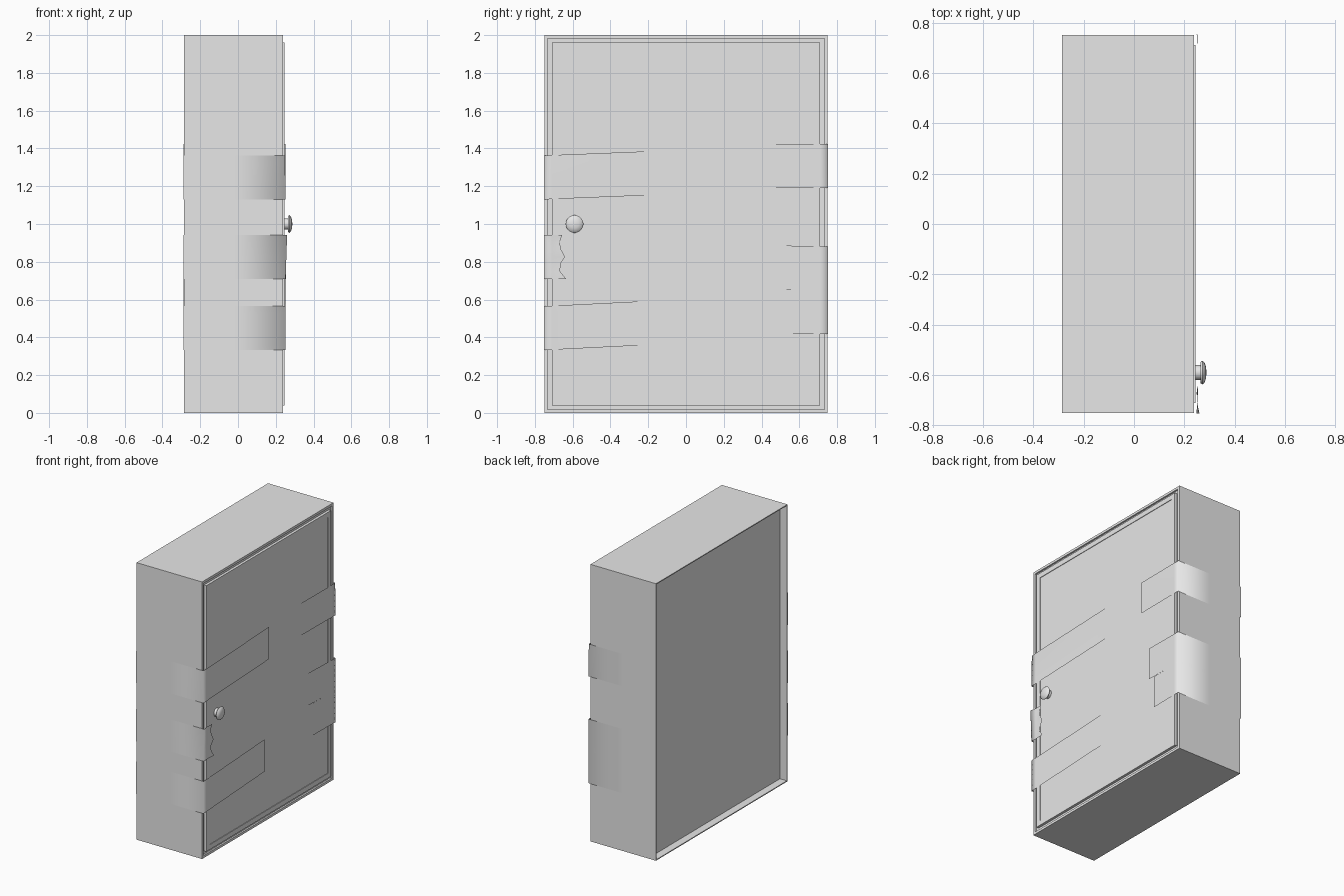
import bpy, bmesh, math, random
from mathutils import Vector

random.seed(4)
cube = bpy.data.objects.get("Cube")
if cube:
    bpy.data.objects.remove(cube, do_unlink=True)

grey = bpy.data.materials.new("plain grey")
grey.use_nodes = True
grey.diffuse_color = (0.8, 0.8, 0.8, 1)
grey.node_tree.nodes["Principled BSDF"].inputs["Base Color"].default_value = (0.8, 0.8, 0.8, 1)


def finish(bm, name, smooth=False):
    mesh = bpy.data.meshes.new(name)
    bm.to_mesh(mesh)
    bm.free()
    mesh.materials.append(grey)
    for face in mesh.polygons:
        face.use_smooth = smooth
    obj = bpy.data.objects.new(name, mesh)
    bpy.context.collection.objects.link(obj)
    return obj


def box(low, high):
    bm = bmesh.new()
    bmesh.ops.create_cube(bm, size=1)
    low, high = Vector(low), Vector(high)
    for v in bm.verts:
        v.co = (low + high) / 2 + v.co * (high - low)
    bm.normal_update()
    return bm


def recess(bm, side, border, depth):
    """Sink the face that looks along side, leaving a flat border."""
    face = max(bm.faces, key=lambda f: f.normal.x * side)
    bmesh.ops.inset_region(bm, faces=[face], thickness=border)
    inner = bmesh.ops.extrude_discrete_faces(bm, faces=[face])["faces"][0]
    bmesh.ops.translate(bm, verts=inner.verts, vec=(-side * depth, 0, 0))
    bm.normal_update()


# Cabinet shell: shallow open back and a seat for the door
bm = box((-0.285, -0.75, 0), (0.238, 0.75, 2))
recess(bm, -1, 0.01, 0.055)
recess(bm, 1, 0.025, 0.012)
finish(bm, "cabinet")

# Door with a slightly sunken panel
bm = box((0.2, -0.71, 0.04), (0.245, 0.71, 1.96))
recess(bm, 1, 0.05, 0.004)
finish(bm, "door")

# Round door knob turned about the x axis
bm = bmesh.new()
profile = [(0.235, 0), (0.235, 0.03), (0.265, 0.03), (0.265, 0.043),
           (0.272, 0.047), (0.28, 0.04), (0.286, 0.022), (0.288, 0)]
verts = [bm.verts.new((x, -0.59 + r, 1)) for x, r in profile]
edges = [bm.edges.new(pair) for pair in zip(verts, verts[1:])]
bmesh.ops.spin(bm, geom=verts + edges, cent=(0, -0.59, 1), axis=(1, 0, 0),
               angle=math.tau, steps=20)
bmesh.ops.remove_doubles(bm, verts=bm.verts, dist=0.0005)
bmesh.ops.recalc_face_normals(bm, faces=bm.faces)
knob = finish(bm, "door_knob", True)
knob.data.set_sharp_from_angle(angle=math.radians(40))


def tape(name, side, bottom, reach, tilt=0, torn=0, lift=0):
    """Ribbon along a side wall, bent round the corner onto the door."""
    end = 0.75 - reach
    path = [(-0.289, 0.7525), (-0.02, 0.753), (0.252, 0.753),
            (0.251, 0.71), (0.248, end)]
    columns = 6
    bm = bmesh.new()
    rows = []
    for i, (x, y) in enumerate(path):
        row = []
        for j in range(columns + 1):
            t = j / columns
            px, py = x, y
            if i == 2:
                px += lift * t
            if i == len(path) - 1:
                py += random.uniform(-torn, torn)
                px += random.uniform(0, torn) * 0.3
            slope = tilt * max(0, 0.75 - y)
            row.append(bm.verts.new((px, side * py, bottom + 0.233 * t + slope)))
        rows.append(row)
    for a, b in zip(rows, rows[1:]):
        for j in range(columns):
            quad = [a[j], b[j], b[j + 1], a[j + 1]]
            bm.faces.new(quad if side < 0 else quad[::-1])
    finish(bm, name, True)


# Tapes over the opening edge, the middle one torn off short
tape("front_tape_upper", -1, 1.13, 0.75, tilt=0.04, lift=-0.004)
tape("front_tape_torn", -1, 0.71, 0.1, torn=0.025, lift=0.008)
tape("front_tape_lower", -1, 0.332, 0.7, tilt=0.05)

# Tapes over the hinge edge
tape("back_tape_upper", 1, 1.19, 0.38, lift=-0.003)
tape("back_tape_middle", 1, 0.648, 0.3, tilt=0.02)
tape("back_tape_lower", 1, 0.418, 0.25)
